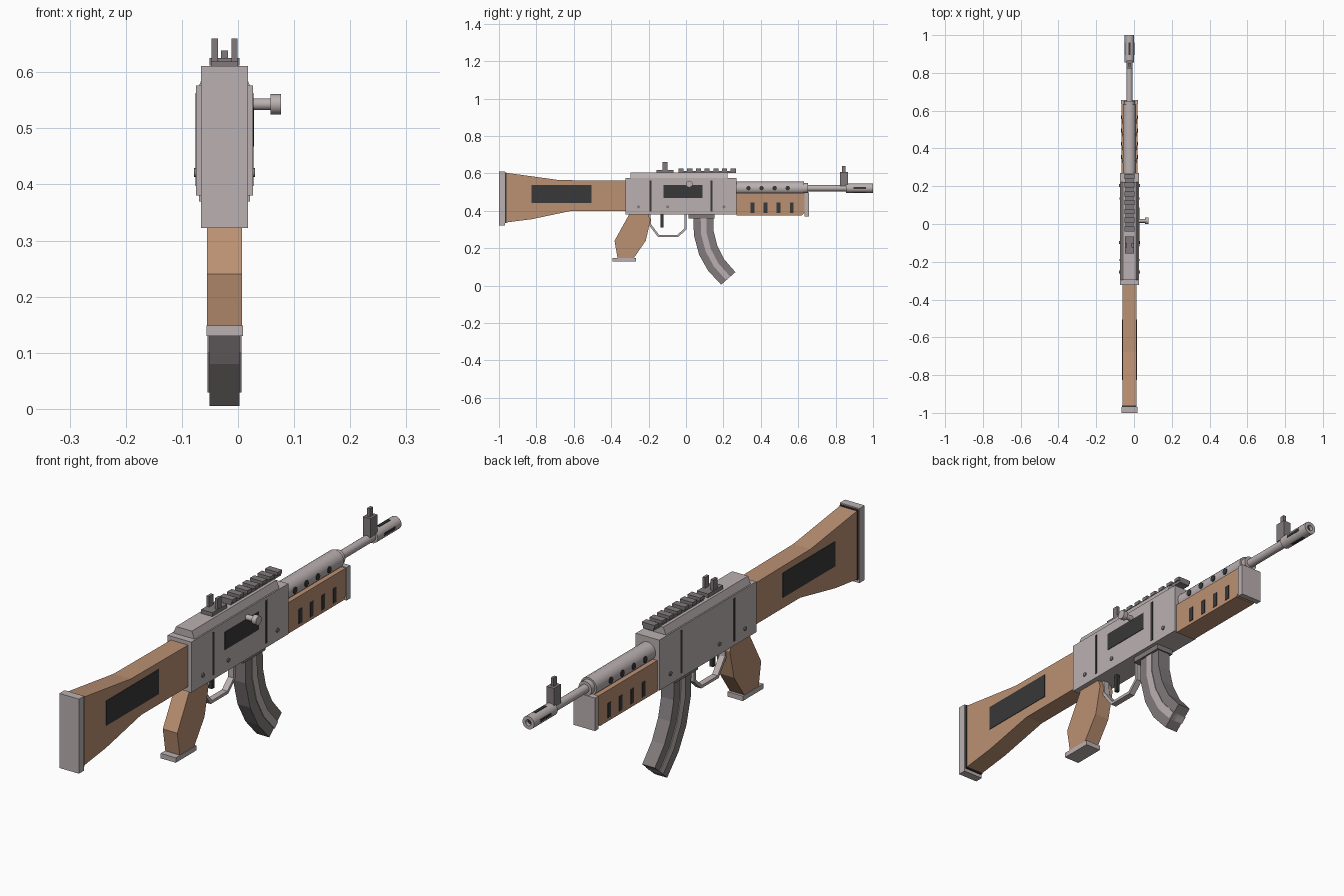
import bpy, bmesh, math
from mathutils import Matrix, Vector

if "Cube" in bpy.data.objects:
    bpy.data.objects.remove(bpy.data.objects["Cube"])

XC = -0.024   # lengthwise mid-plane of the rifle
BZ = 0.521    # bore height


def material(name, rgb):
    m = bpy.data.materials.new(name)
    m.diffuse_color = (*rgb, 1)
    m.use_nodes = True
    m.node_tree.nodes["Principled BSDF"].inputs["Base Color"].default_value = m.diffuse_color
    return m


STEEL = material("light steel", (0.50, 0.44, 0.44))
DARK = material("dark steel", (0.22, 0.195, 0.20))
BLACK = material("black", (0.04, 0.04, 0.04))
WOOD = material("wood", (0.50, 0.28, 0.17))


def finish(name, bm, mat, smooth=False):
    bmesh.ops.recalc_face_normals(bm, faces=bm.faces)
    me = bpy.data.meshes.new(name)
    bm.to_mesh(me)
    bm.free()
    me.materials.append(mat)
    ob = bpy.data.objects.new(name, me)
    bpy.context.collection.objects.link(ob)
    if smooth:
        bpy.ops.object.select_all(action='DESELECT')
        ob.select_set(True)
        bpy.context.view_layer.objects.active = ob
        bpy.ops.object.shade_smooth_by_angle(angle=math.radians(40))
    return ob


def prism(name, pts, half, mat, x=XC):
    """Side profile of (y, z) points extruded across x."""
    bm = bmesh.new()
    vs = [bm.verts.new((x - half, y, z)) for y, z in pts]
    face = bm.faces.new(vs)
    out = bmesh.ops.extrude_face_region(bm, geom=[face])["geom"]
    bmesh.ops.translate(bm, vec=(2 * half, 0, 0),
                        verts=[g for g in out if isinstance(g, bmesh.types.BMVert)])
    return finish(name, bm, mat)


def box(name, y0, y1, z0, z1, half, mat, x=XC):
    return prism(name, [(y0, z0), (y1, z0), (y1, z1), (y0, z1)], half, mat, x)


def rod(name, p0, p1, r, mat, sides=16):
    a, b = Vector(p0), Vector(p1)
    bm = bmesh.new()
    turn = (b - a).to_track_quat('Z', 'Y').to_matrix().to_4x4()
    bmesh.ops.create_cone(bm, cap_ends=True, segments=sides, radius1=r, radius2=r,
                          depth=(b - a).length,
                          matrix=Matrix.Translation((a + b) / 2) @ turn)
    return finish(name, bm, mat, True)


def lathe_y(name, profile, mat, sides=20):
    """Closed (radius, y) profile turned around the bore."""
    bm = bmesh.new()
    rings = []
    for i in range(sides):
        t = 2 * math.pi * i / sides
        rings.append([bm.verts.new((XC + r * math.cos(t), y, BZ + r * math.sin(t)))
                      for r, y in profile])
    n = len(profile)
    for i in range(sides):
        a, b = rings[i], rings[(i + 1) % sides]
        for j in range(n):
            k = (j + 1) % n
            bm.faces.new((a[j], a[k], b[k], b[j]))
    return finish(name, bm, mat, True)


# Stock and butt plate
prism("stock", [(-0.967, 0.337), (-0.826, 0.355), (-0.612, 0.40), (-0.32, 0.40),
                (-0.32, 0.561), (-0.676, 0.564), (-0.967, 0.604)], 0.037, WOOD)
box("butt_plate", -1.0, -0.968, 0.322, 0.611, 0.042, STEEL)
box("butt_spacer", -0.968, -0.960, 0.335, 0.606, 0.0385, BLACK)

# Receiver and bevelled top cover
box("receiver", -0.324, 0.27, 0.38, 0.576, 0.0505, STEEL)
cover = box("top_cover", -0.297, 0.222, 0.574, 0.604, 0.046, STEEL)
for v in cover.data.vertices:
    if v.co.z > 0.59:
        v.co.x = XC + (v.co.x - XC) * 0.74

# Painted panels, slots and pins on both sides
for s, side in ((-1, "left"), (1, "right")):
    box(f"stock_panel_{side}", -0.826, -0.505, 0.441, 0.537, 0.002, BLACK, XC + s * 0.037)
    for i, y in enumerate((-0.19, 0.136)):
        box(f"receiver_slot_{side}_{i}", y - 0.0055, y + 0.0055, 0.397, 0.563,
            0.0015, BLACK, XC + s * 0.0505)
    for i, y in enumerate((-0.254, -0.098, 0.203)):
        rod(f"receiver_pin_{side}_{i}", (XC + s * 0.045, y, 0.421),
            (XC + s * 0.0545, y, 0.421), 0.008, DARK, 10)
    for i in range(4):
        y = 0.355 + 0.07 * i
        box(f"forend_slot_{side}_{i}", y - 0.01, y + 0.01, 0.388, 0.445,
            0.002, BLACK, XC + s * 0.042)
        y = 0.334 + 0.07 * i
        rod(f"vent_hole_{side}_{i}", (XC + s * 0.025, y, BZ),
            (XC + s * 0.037, y, BZ), 0.012, BLACK, 12)

# Ejection port and charging handle on the right
box("ejection_port", -0.12, 0.088, 0.468, 0.537, 0.002, BLACK, XC + 0.0505)
rod("charging_handle", (0.02, 0.017, 0.543), (0.06, 0.017, 0.543), 0.0105, STEEL)
rod("charging_knob", (0.058, 0.017, 0.543), (0.077, 0.017, 0.543), 0.018, STEEL)

# Top rail
box("rail_base", -0.04, 0.266, 0.602, 0.614, 0.022, DARK)
for i in range(7):
    y = -0.04 + 0.0465 * i
    box(f"rail_tooth_{i}", y, y + 0.027, 0.612, 0.625, 0.027, DARK)

# Rear sight
box("rear_sight_base", -0.157, -0.067, 0.602, 0.619, 0.024, DARK)
for s, side in ((-1, "left"), (1, "right")):
    box(f"rear_sight_post_{side}", -0.125, -0.10, 0.617, 0.66, 0.0055, DARK, XC + s * 0.0175)

# Wooden forend with metal cap
prism("forend", [(0.27, 0.375), (0.62, 0.375), (0.634, 0.389), (0.634, 0.495),
                 (0.27, 0.495)], 0.042, WOOD)
box("forend_cap", 0.634, 0.657, 0.37, 0.498, 0.0455, STEEL)

# Gas tube, barrel and muzzle
rod("handguard_tube", (XC, 0.26, BZ), (XC, 0.632, BZ), 0.035, STEEL, 20)
rod("handguard_collar", (XC, 0.63, BZ), (XC, 0.652, BZ), 0.028, STEEL, 20)
rod("barrel", (XC, 0.64, BZ), (XC, 0.87, BZ), 0.0165, STEEL)
lathe_y("muzzle", [(0.012, 0.855), (0.025, 0.855), (0.025, 1.0), (0.012, 1.0)], STEEL)
rod("bore", (XC, 0.86, BZ), (XC, 0.985, BZ), 0.0125, BLACK)
for s, side in ((-1, "left"), (1, "right")):
    box(f"muzzle_slot_{side}", 0.895, 0.962, BZ - 0.005, BZ + 0.005, 0.0015, BLACK,
        XC + s * 0.0248)
    z = BZ + s * 0.0248
    box(f"muzzle_slot_{'top' if s > 0 else 'bottom'}", 0.895, 0.962, z - 0.0015, z + 0.0015,
        0.005, BLACK)

# Front sight
box("front_sight_block", 0.823, 0.866, 0.532, 0.607, 0.016, DARK)
box("front_sight_post", 0.834, 0.853, 0.605, 0.639, 0.006, DARK)

# Pistol grip
prism("grip", [(-0.30, 0.39), (-0.205, 0.39), (-0.19, 0.35), (-0.215, 0.24),
               (-0.28, 0.146), (-0.366, 0.146), (-0.382, 0.24), (-0.31, 0.37)], 0.031, WOOD)
box("grip_plate", -0.393, -0.267, 0.13, 0.149, 0.0325, STEEL)

# Trigger and guard
box("trigger", -0.135, -0.121, 0.31, 0.385, 0.007, BLACK)
outer = [(-0.201, 0.385), (-0.197, 0.322), (-0.149, 0.259), (-0.042, 0.259),
         (0.002, 0.301), (0.002, 0.385)]
inner = [(-0.190, 0.385), (-0.186, 0.327), (-0.143, 0.270), (-0.047, 0.270),
         (-0.009, 0.306), (-0.009, 0.385)]
prism("trigger_guard", outer + inner[::-1], 0.012, STEEL)

# Curved magazine with a light rib down each side
box("magazine_well", 0.013, 0.152, 0.36, 0.385, 0.036, DARK)
rear = [(0.04, 0.365), (0.042, 0.27), (0.07, 0.165), (0.118, 0.08), (0.188, 0.005)]
fore = [(0.147, 0.365), (0.148, 0.29), (0.167, 0.215), (0.205, 0.14), (0.264, 0.072)]


def between(t):
    return [(a[0] + (b[0] - a[0]) * t, a[1] + (b[1] - a[1]) * t) for a, b in zip(rear, fore)]


prism("magazine", rear + fore[::-1], 0.027, DARK)
prism("magazine_rib", between(0.36) + between(0.64)[::-1], 0.030, STEEL)
